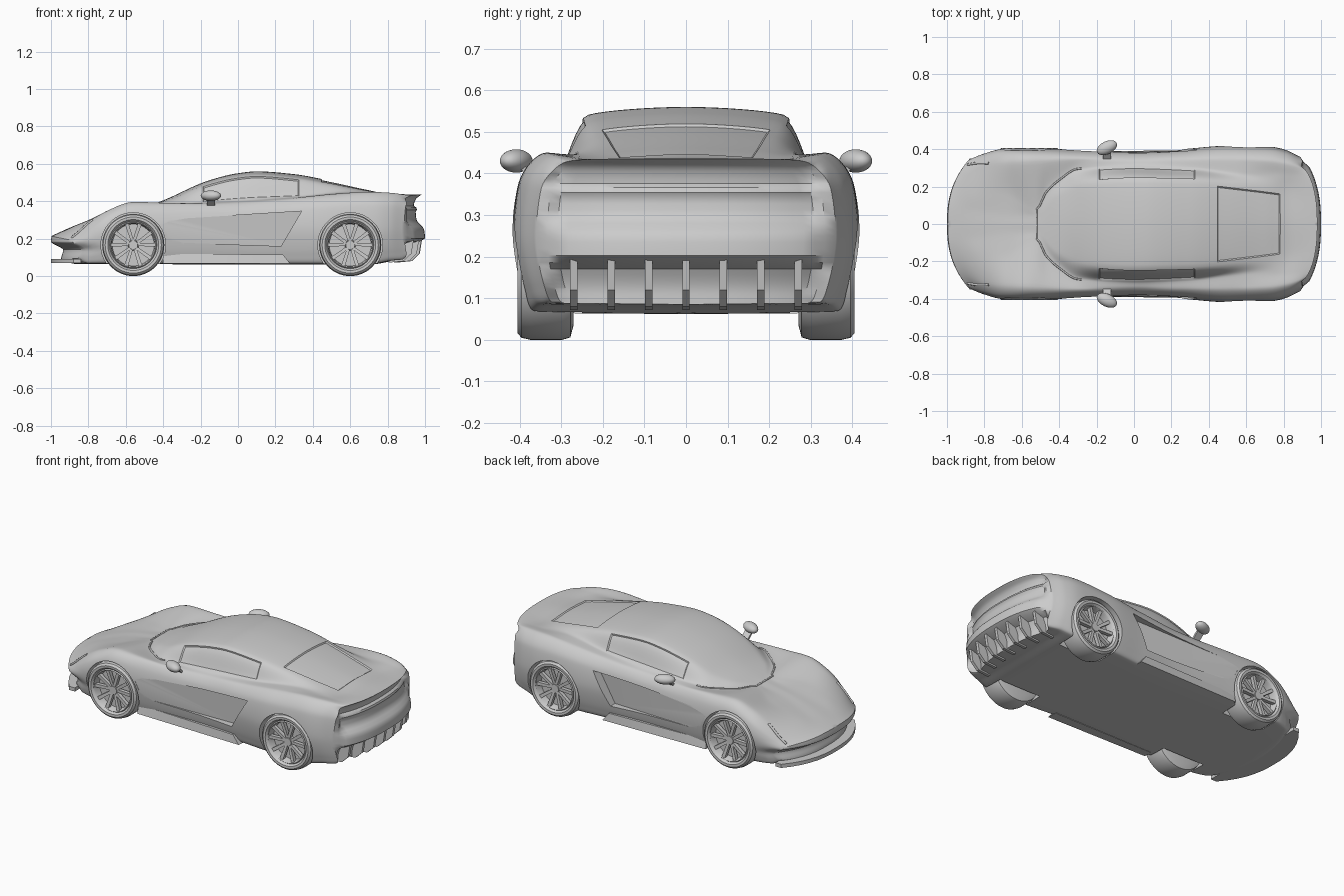
import bpy, bmesh, math
from mathutils import Vector, Matrix

if "Cube" in bpy.data.objects:
    bpy.data.objects.remove(bpy.data.objects["Cube"])


def curve(pts):
    """Monotone cubic through (x, value) pairs: smooth, never overshoots."""
    xs, ys = zip(*pts)
    n = len(xs)
    d = [(ys[i + 1] - ys[i]) / (xs[i + 1] - xs[i]) for i in range(n - 1)]
    m = [d[0]] + [2 * a * b / (a + b) if a * b > 0 else 0 for a, b in zip(d, d[1:])] + [d[-1]]

    def f(x):
        x = min(max(x, xs[0]), xs[-1])
        i = 0
        while i < n - 2 and x > xs[i + 1]:
            i += 1
        h = xs[i + 1] - xs[i]
        t = (x - xs[i]) / h
        return (ys[i] * (1 + 2 * t) * (1 - t) ** 2 + m[i] * h * t * (1 - t) ** 2
                + ys[i + 1] * t * t * (3 - 2 * t) + m[i + 1] * h * t * t * (t - 1))
    return f


def smooth(ob, angle=35):
    bpy.ops.object.select_all(action='DESELECT')
    ob.select_set(True)
    bpy.context.view_layer.objects.active = ob
    bpy.ops.object.shade_smooth_by_angle(angle=math.radians(angle))


def make(bm, name, angle=35):
    bmesh.ops.recalc_face_normals(bm, faces=bm.faces)
    me = bpy.data.meshes.new(name)
    bm.to_mesh(me)
    bm.free()
    ob = bpy.data.objects.new(name, me)
    bpy.context.collection.objects.link(ob)
    smooth(ob, angle)
    return ob


def add_hull(bm, pts):
    vs = [bm.verts.new(p) for p in pts]
    bmesh.ops.convex_hull(bm, input=vs)


def hull(name, pts, angle=35):
    bm = bmesh.new()
    add_hull(bm, pts)
    return make(bm, name, angle)


# Body shape curves along the length
top = curve([(-1, .216), (-.85, .28), (-.7, .328), (-.52, .362), (-.4, .405), (-.16, .51), (0, .55),
             (.1, .56), (.3, .545), (.5, .508), (.7, .465), (.85, .438), (.98, .437)])
width = curve([(-1, .345), (-.9, .375), (-.75, .4), (-.55, .405), (-.3, .398), (0, .39), (.25, .4),
               (.5, .418), (.7, .415), (.85, .395), (.98, .36)])
floor = curve([(-1, .09), (-.9, .065), (.7, .062), (.85, .08), (.98, .085)])
widest = curve([(-1, .17), (-.8, .22), (-.6, .25), (.98, .25)])
crest_z = curve([(-1, .2), (-.85, .285), (-.7, .355), (-.55, .397), (-.42, .392), (-.2, .387), (0, .39),
                 (.25, .41), (.5, .437), (.7, .45), (.85, .444), (.98, .428)])
crest_y = curve([(-1, .8), (-.55, .82), (-.3, .87), (.1, .88), (.5, .82), (.98, .8)])
glass_y = curve([(-1, .16), (-.7, .16), (-.52, .08), (-.47, .17), (-.4, .235), (-.3, .295), (0, .31),
                 (.3, .3), (.6, .27), (.98, .25)])
glass_z = curve([(-1, .21), (-.85, .283), (-.7, .333), (-.52, .363), (-.3, .385), (0, .405),
                 (.3, .422), (.6, .446), (.85, .437), (.98, .433)])
roof_y = curve([(-1, .08), (-.52, .04), (-.42, .14), (-.25, .215), (0, .235), (.3, .23), (.6, .2), (.98, .15)])
roof_drop = curve([(-1, .001), (-.5, .001), (-.3, .015), (0, .018), (.3, .02), (.6, .014), (.98, .001)])
# End face profiles by height
nose = curve([(.06, .05), (.1, .055), (.14, .065), (.185, 0), (.22, .005)])
tail = curve([(.06, -.07), (.11, -.07), (.17, -.05), (.197, .02), (.25, .015), (.3, -.025), (.345, -.03),
              (.36, -.02), (.375, -.04), (.41, -.03), (.435, 0)])
tail_span = curve([(0, 1), (.3, 1), (.34, 0), (.5, 0)])


def bend(x, y, z):
    """Round the nose and tail in plan and sculpt their end faces."""
    a = min(max((-.6 - x) / .4, 0), 1) ** 1.5
    b = min(max((x - .74) / .24, 0), 1) ** 1.5
    bow = (abs(y) / .4) ** 2.5
    return Vector((x + a * (.17 * bow + nose(z)) + b * (-.12 * bow + tail(z) * tail_span(abs(y))), y, z))


def section(x):
    """Half cross-section, t = 0 roof centre ... 8 floor centre."""
    w, zb, zm, zc, zt = width(x), floor(x), widest(x), crest_z(x), top(x)
    ry, rz = roof_y(x), top(x) - roof_drop(x)
    p = [(-ry, rz), (0, zt), (ry, rz), (glass_y(x), glass_z(x)), (crest_y(x) * w, zc),
         (.965 * w, zm + .65 * (zc - zm)), (w, zm), (.95 * w, zb + .3 * (zm - zb)),
         (.88 * w, zb + .004), (0, zb)]
    fy = curve([(i - 1, q[0]) for i, q in enumerate(p)])
    fz = curve([(i - 1, q[1]) for i, q in enumerate(p)])
    return lambda t: (fy(t), fz(t))


# Body shell
SEG, NX, NC = 8, 100, 28
bm = bmesh.new()


def grid(rows, tag=lambda i, j: 0):
    vs = [[bm.verts.new(p) for p in r] for r in rows]
    for i in range(len(vs) - 1):
        for j in range(len(vs[0]) - 1):
            f = bm.faces.new((vs[i][j], vs[i + 1][j], vs[i + 1][j + 1], vs[i][j + 1]))
            f.material_index = tag(i, j)


X = [-1 + 1.98 * i / NX for i in range(NX + 1)]
S = [[section(x)(j / SEG) for j in range(8 * SEG + 1)] for x in X]


def window_tag(i, j):
    if .44 < X[i] < .78 and j < SEG - 1:
        return 1
    if -.2 < X[i] < .32 and SEG + 1 <= j < 2 * SEG - 1:
        return 2
    return 0


for s in (1, -1):
    grid([[bend(x, s * y, z) for y, z in row] for x, row in zip(X, S)], window_tag)
for k in (0, NX):
    grid([[bend(X[k], y * (2 * c / NC - 1), z) for c in range(NC + 1)] for y, z in S[k]])
bmesh.ops.remove_doubles(bm, verts=bm.verts, dist=1e-5)
bmesh.ops.recalc_face_normals(bm, faces=bm.faces)
# Recessed rear window and side windows
for tag in (1, 2):
    bmesh.ops.inset_region(bm, faces=[f for f in bm.faces if f.material_index == tag],
                           thickness=.006, depth=-.006, use_even_offset=True)
for f in bm.faces:
    f.material_index = 0
body = make(bm, "body")

# Wheel arches and door scoops cut from the body
WHEELS, R = (-.56, .6), .166
cutters = []
for s in (1, -1):
    for wx in WHEELS:
        bm = bmesh.new()
        bmesh.ops.create_cone(bm, cap_ends=True, segments=64, radius1=R + .007, radius2=R + .007, depth=.35,
                              matrix=Matrix.Translation((wx, s * .425, R)) @ Matrix.Rotation(math.pi / 2, 4, 'X'))
        cutters.append(make(bm, "arch_cutter"))
    inner = [(-.42, .402, .3), (.34, .345, .347), (.23, .345, .16), (-.36, .396, .18)]
    cutters.append(hull("scoop_cutter", [(x, s * yy, z) for x, y, z in inner for yy in (y, .5)]))
for c in cutters:
    c.hide_render = True
    m = body.modifiers.new("cut", 'BOOLEAN')
    m.object, m.operation, m.solver = c, 'DIFFERENCE', 'EXACT'
    bpy.context.view_layer.objects.active = body
    bpy.ops.object.modifier_apply(modifier=m.name)
for c in cutters:
    bpy.data.objects.remove(c)
smooth(body)

# Wheel: turned tyre and rim, hub, five split spokes
bm = bmesh.new()
prof = [(0, .018), (.112, .018), (.116, .05), (.121, .06), (.126, .054), (.136, .066), (.15, .067), (.161, .057),
        (R, .035), (R, -.04), (.16, -.06), (.13, -.068), (0, -.068)]
vs = [bm.verts.new((r, y, 0)) for r, y in prof]
es = [bm.edges.new(e) for e in zip(vs, vs[1:])]
bmesh.ops.spin(bm, geom=vs + es, cent=(0, 0, 0), axis=(0, 1, 0), angle=2 * math.pi, steps=56)
bmesh.ops.remove_doubles(bm, verts=bm.verts, dist=1e-5)
bmesh.ops.create_cone(bm, cap_ends=True, segments=24, radius1=.03, radius2=.024, depth=.035,
                      matrix=Matrix.Translation((0, .033, 0)) @ Matrix.Rotation(-math.pi / 2, 4, 'X'))
for k in range(5):
    for side in (-1, 1):
        a0 = math.pi / 2 + k * math.tau / 5 + side * .16
        a1 = a0 + side * .14
        pts = []
        for r, a, hw, y in ((.018, a0, .008, .046), (.118, a1, .010, .054)):
            for q in (-1, 1):
                px = r * math.cos(a) - q * hw * math.sin(a)
                pz = r * math.sin(a) + q * hw * math.cos(a)
                pts += [(px, y, pz), (px, y - .022, pz)]
        add_hull(bm, pts)
first = make(bm, "wheel", 30)
mesh = first.data
bpy.data.objects.remove(first)
for label, wx in zip(("front", "rear"), WHEELS):
    for side, s in (("left", -1), ("right", 1)):
        ob = bpy.data.objects.new(f"wheel_{label}_{side}", mesh)
        ob.location = (wx, s * .338, R)
        ob.rotation_euler.z = 0 if s > 0 else math.pi
        bpy.context.collection.objects.link(ob)


def trim(name, pts, r):
    """Thin tube along body surface points."""
    cu = bpy.data.curves.new(name, 'CURVE')
    cu.dimensions, cu.bevel_depth, cu.bevel_resolution, cu.use_fill_caps = '3D', r, 2, True
    sp = cu.splines.new('POLY')
    sp.points.add(len(pts) - 1)
    for p, co in zip(sp.points, pts):
        p.co = (*co, 1)
    ob = bpy.data.objects.new(name, cu)
    bpy.context.collection.objects.link(ob)
    bpy.ops.object.select_all(action='DESELECT')
    ob.select_set(True)
    bpy.context.view_layer.objects.active = ob
    bpy.ops.object.convert(target='MESH')
    smooth(bpy.context.view_layer.objects.active, 50)


def on_body(x, t, s):
    y, z = section(x)(t)
    return bend(x, s * y, z)


# Windscreen seal along the glass base
seal = [on_body(-.52 + .24 * i / 16, 2, 1) for i in range(17)]
trim("windscreen_seal", [Vector((p.x, -p.y, p.z)) for p in reversed(seal)] + seal, .005)

for side, s in (("left", -1), ("right", 1)):
    # Headlight, sill blade and door mirror
    trim(f"headlight_{side}", [on_body(-.98 + .16 * i / 10, 3.5 - .04 * i, s) for i in range(11)], .007)
    hull(f"sill_{side}", [(x, s * y, z) for x, y, z in (
        (-.4, .33, .065), (-.4, .385, .068), (-.4, .375, .12), (.28, .33, .062),
        (.28, .395, .066), (.24, .39, .115), (-.4, .33, .12), (.24, .33, .115))])
    bm = bmesh.new()
    bmesh.ops.create_uvsphere(bm, u_segments=24, v_segments=14, radius=1, matrix=Matrix.Translation(
        (-.145, s * .408, .43)) @ Matrix.Rotation(s * .45, 4, 'Z') @ Matrix.Diagonal((.058, .034, .028, 1)))
    add_hull(bm, [(-.145 + dx, s * y, z + dz) for y, z in ((.345, .375), (.40, .42))
                  for dx in (-.022, .022) for dz in (-.008, .008)])
    make(bm, f"mirror_{side}", 50)

# Front splitter
edge = [(-1 + .17 * (abs(y) / .4) ** 2.5, y) for y in [-.35 + .05 * i for i in range(15)]]
hull("front_splitter", [(x, y, z) for x, y in edge + [(-.84, -.35), (-.84, .35)] for z in (.07, .092)])

# Rear diffuser fins
for i in range(-3, 4):
    y0 = i * .09
    dx = -.12 * (abs(y0) / .4) ** 2.5
    hull(f"diffuser_fin_{i + 4}", [(x + dx, y0 + t, z) for t in (-.009, .009) for x, z in (
        (.85, .072), (.93, .08), (.972, .12), (.985, .2), (.88, .2))])
